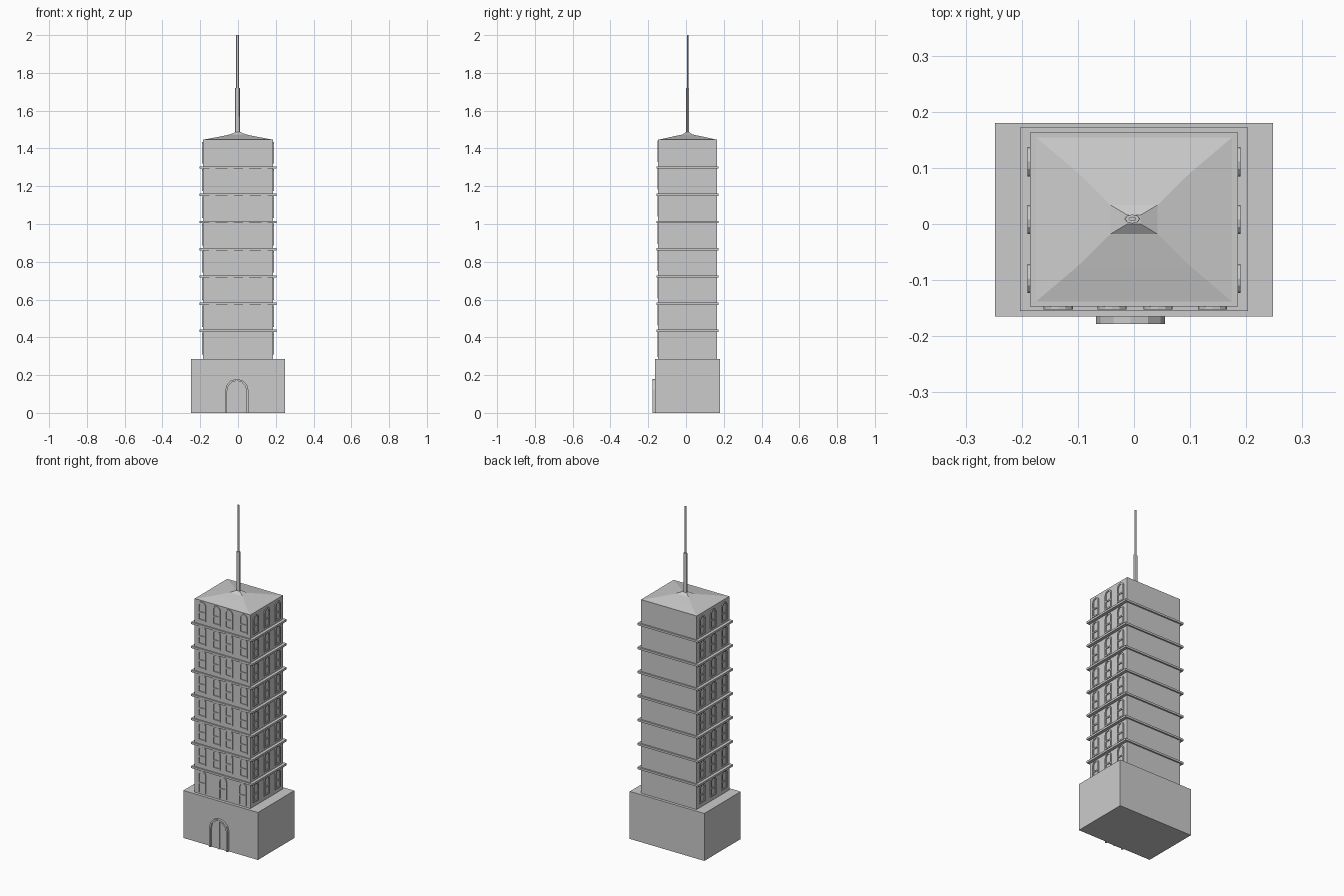
import bpy, bmesh, math

if "Cube" in bpy.data.objects:
    bpy.data.objects.remove(bpy.data.objects["Cube"])

YC = 0.008            # tower centre in depth
FLOORS = 8
PITCH = 0.1442
Z0 = 0.285            # top of the base


def finish(name, bm):
    bmesh.ops.recalc_face_normals(bm, faces=bm.faces)
    me = bpy.data.meshes.new(name)
    bm.to_mesh(me)
    bm.free()
    ob = bpy.data.objects.new(name, me)
    bpy.context.collection.objects.link(ob)
    return ob


def rings(bm, loops):
    """Skin a stack of vertex loops and cap both ends."""
    vs = [[bm.verts.new(p) for p in loop] for loop in loops]
    n = len(vs[0])
    for a, b in zip(vs, vs[1:]):
        for i in range(n):
            j = (i + 1) % n
            bm.faces.new((a[i], a[j], b[j], b[i]))
    bm.faces.new(vs[0])
    bm.faces.new(vs[-1])


def rect(x0, x1, y0, y1, z):
    return [(x0, y0, z), (x1, y0, z), (x1, y1, z), (x0, y1, z)]


def box(bm, x0, x1, y0, y1, z0, z1):
    rings(bm, [rect(x0, x1, y0, y1, z0), rect(x0, x1, y0, y1, z1)])


def oval(rx, ry, z, n=8):
    return [(-0.003 + rx * math.cos(2 * math.pi * i / n),
             YC + 0.001 + ry * math.sin(2 * math.pi * i / n), z) for i in range(n)]


def arch(w, h, v0, rise, n=6):
    """Open arch outline from bottom left over the top to bottom right."""
    pts = [(-w / 2, v0)]
    for i in range(n + 1):
        a = math.pi * (1 - i / n)
        pts.append((w / 2 * math.cos(a), h - rise + rise * math.sin(a)))
    return pts + [(w / 2, v0)]


def prism(bm, pts, place, d0, d1):
    """Extrude a (u, v) outline along the wall normal."""
    rings(bm, [[place(u, v, d) for u, v in pts] for d in (d0, d1)])


def frame(bm, place, w, h, t, depth, rise):
    """Arched frame strip with legs."""
    out, inn = arch(w, h, 0, rise), arch(w - 2 * t, h - t, 0, rise - t / 2)
    for i in range(len(out) - 1):
        prism(bm, [out[i], out[i + 1], inn[i + 1], inn[i]], place, -0.003, depth)


def bar(bm, place, u0, u1, v0, v1, depth):
    prism(bm, [(u0, v0), (u1, v0), (u1, v1), (u0, v1)], place, -0.003, depth)


def window(bm, place, h=0.115, sill=True):
    w, t, d = 0.052, 0.008, 0.005
    frame(bm, place, w, h, t, d, 0.024)
    bar(bm, place, -w / 2 + t, w / 2 - t, h * 0.4, h * 0.4 + t, d)
    if sill:
        bar(bm, place, -w / 2 + t, w / 2 - t, 0, t, d)


def on_front(c, z, y=-0.147):
    return lambda u, v, d: (c + u, y - d, z + v)


def on_side(c, z, s):
    return lambda u, v, d: (s * (0.185 + d), c + u, z + v)


# Base block
bm = bmesh.new()
box(bm, -0.248, 0.248, -0.165, 0.18, 0, Z0)
finish("base", bm)

# Tower shaft
bm = bmesh.new()
box(bm, -0.185, 0.185, -0.147, 0.163, Z0, 1.448)
finish("tower", bm)

# Ledges between floors
bm = bmesh.new()
for k in range(1, FLOORS):
    z = Z0 + 0.005 + k * PITCH
    box(bm, -0.203, 0.203, -0.155, 0.172, z - 0.006, z + 0.006)
finish("floor_ledges", bm)

# Front windows: three on the lowest floor, four above
bm = bmesh.new()
for k in range(FLOORS):
    z = Z0 + 0.033 + k * PITCH
    if k == 0:
        for c in (-0.135, 0.003, 0.135):
            window(bm, on_front(c, Z0 + 0.01), 0.132, False)
    else:
        for c in (-0.135, -0.039, 0.043, 0.14):
            window(bm, on_front(c, z))
finish("front_windows", bm)

# Side windows on both flanks
for s, name in ((1, "right_windows"), (-1, "left_windows")):
    bm = bmesh.new()
    for k in range(FLOORS):
        for c in (-0.097, 0.008, 0.111):
            window(bm, on_side(c, Z0 + 0.025 + k * PITCH, s))
    finish(name, bm)

# Arched double door
place = on_front(-0.006, 0, -0.165)
bm = bmesh.new()
frame(bm, place, 0.123, 0.18, 0.01, 0.013, 0.06)
finish("door_frame", bm)
bm = bmesh.new()
prism(bm, arch(0.105, 0.172, 0, 0.056), place, -0.003, 0.004)
bar(bm, place, -0.004, 0.004, 0, 0.17, 0.01)
finish("door_leaves", bm)

# Flared hip roof
bm = bmesh.new()
rings(bm, [rect(-hx, hx, YC - hy, YC + hy, z) for hx, hy, z in
           ((0.185, 0.155, 1.446), (0.1, 0.083, 1.462),
            (0.042, 0.026, 1.474), (0.012, 0.008, 1.487))])
finish("roof", bm)

# Two-stage mast
bm = bmesh.new()
rings(bm, [oval(0.014, 0.008, 1.47), oval(0.013, 0.008, 1.72)])
rings(bm, [oval(0.007, 0.004, 1.71), oval(0.007, 0.004, 2.0)])
finish("mast", bm)
